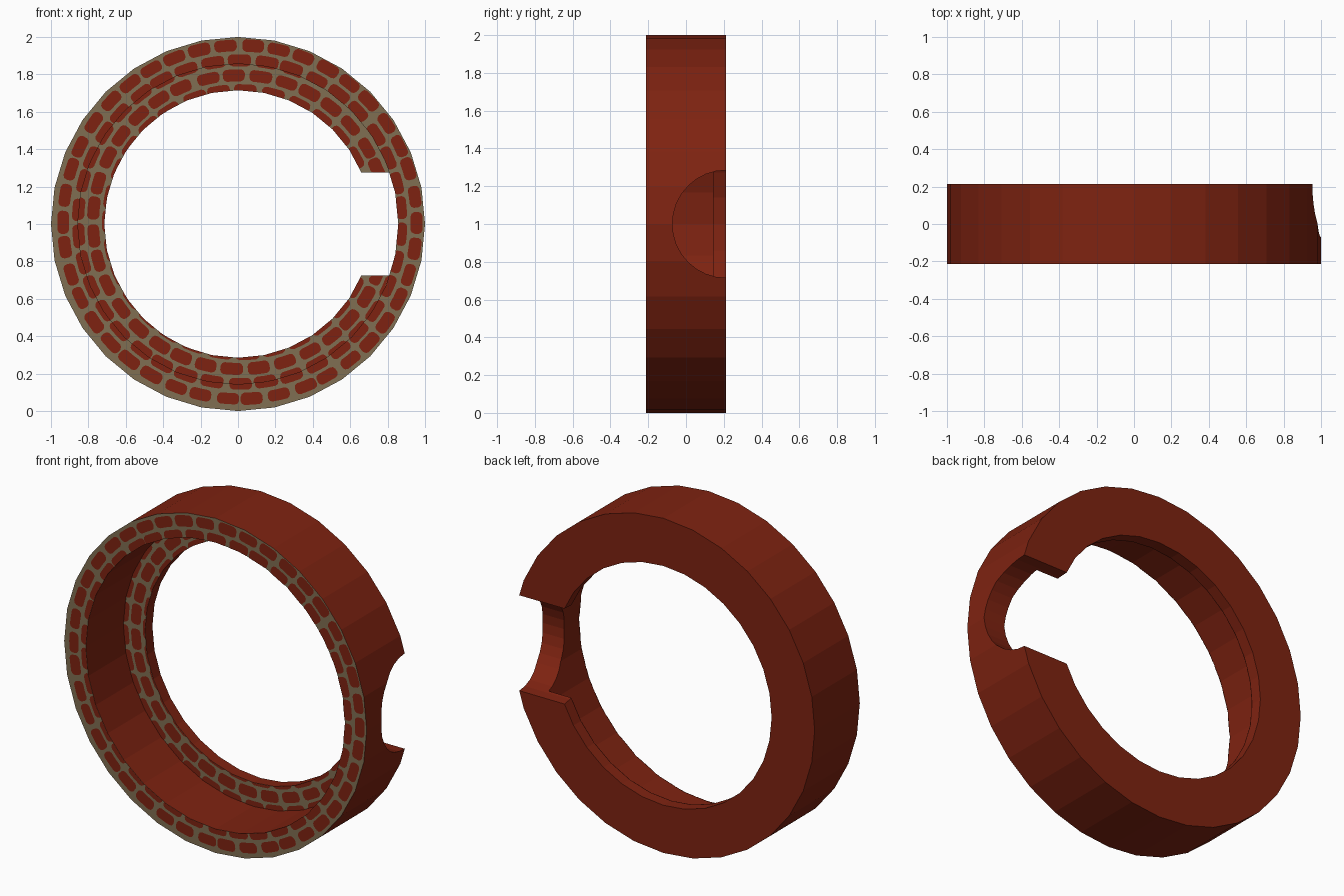
import bpy, bmesh, math, random

if "Cube" in bpy.data.objects:
    bpy.data.objects.remove(bpy.data.objects["Cube"])

random.seed(4)
SIDES = 32
R_OUT, R_STEP, R_IN = 1.0, 0.857, 0.715   # outer, counterbore and bore radii
Y_F, Y_STEP, Y_B = -0.213, 0.143, 0.213   # front, recessed ledge, back
NOTCH = 0.285


def material(name, rgb):
    m = bpy.data.materials.new(name)
    m.diffuse_color = (*rgb, 1)
    m.use_nodes = True
    m.node_tree.nodes["Principled BSDF"].inputs["Base Color"].default_value = m.diffuse_color
    return m


brick = material("brick red", (0.21, 0.0165, 0.0055))
mortar = material("mortar tan", (0.215, 0.158, 0.085))


def make_object(name, bm):
    me = bpy.data.meshes.new(name)
    bm.to_mesh(me)
    bm.free()
    me.materials.append(brick)
    me.materials.append(mortar)
    ob = bpy.data.objects.new(name, me)
    bpy.context.collection.objects.link(ob)
    return ob


# Ring body: stepped profile swept round the y axis
profile = [(R_OUT, Y_F), (R_OUT, Y_B), (R_IN, Y_B), (R_IN, Y_STEP),
           (R_STEP, Y_STEP), (R_STEP, Y_F)]
bm = bmesh.new()
rings = []
for i in range(SIDES):
    a = 2 * math.pi * i / SIDES
    rings.append([bm.verts.new((r * math.cos(a), y, 1 + r * math.sin(a))) for r, y in profile])
for i in range(SIDES):
    p, q = rings[i], rings[(i + 1) % SIDES]
    for j in range(len(profile)):
        k = (j + 1) % len(profile)
        bm.faces.new((p[j], p[k], q[k], q[j]))
bmesh.ops.recalc_face_normals(bm, faces=bm.faces)
ring = make_object("stone_ring", bm)

# Half-round notch through the right side, open to the back
bm = bmesh.new()
ends = [[bm.verts.new((x, Y_B + NOTCH * math.cos(2 * math.pi * i / SIDES),
                       1 + NOTCH * math.sin(2 * math.pi * i / SIDES)))
         for i in range(SIDES)] for x in (0.4, 1.3)]
bm.faces.new(ends[0])
bm.faces.new(ends[1])
for i in range(SIDES):
    k = (i + 1) % SIDES
    bm.faces.new((ends[0][i], ends[0][k], ends[1][k], ends[1][i]))
bmesh.ops.recalc_face_normals(bm, faces=bm.faces)
cutter = make_object("notch_cutter", bm)
cutter.hide_render = True

mod = ring.modifiers.new("notch", 'BOOLEAN')
mod.operation = 'DIFFERENCE'
mod.solver = 'EXACT'
mod.object = cutter
bpy.context.view_layer.objects.active = ring
bpy.ops.object.modifier_apply(modifier=mod.name)
bpy.data.objects.remove(cutter)

# Front-facing surfaces are mortar, everything else brick red
for f in ring.data.polygons:
    f.material_index = 1 if f.normal.y < -0.9 else 0

# Painted bricks: curved courses, slightly off centre, clipped to each face
COURSES = [(0.945, 42), (0.865, 38), (0.785, 35), (0.705, 31)]
HALF = 0.0325
CX = CZ = 0.01
gap_z = math.sqrt(NOTCH ** 2 - (Y_B - Y_STEP) ** 2)


def facet_radius(r, a):
    """Radius of the many-sided outline at angle a."""
    w = math.pi / SIDES
    return r * math.cos(w) / math.cos((a % (2 * w)) - w)


def clip(x, z, lo, hi, notched):
    a, r = math.atan2(z, x), math.hypot(x, z)
    r = min(max(r, facet_radius(lo, a)), facet_radius(hi, a))
    x, z = r * math.cos(a), r * math.sin(a)
    if notched and x > 0 and abs(z) < gap_z:
        z = math.copysign(gap_z, z)
    return x, z


def add_bricks(bm, lo, hi, y, notched):
    for n, (rc, count) in enumerate(COURSES):
        pitch = 2 * math.pi / count
        for i in range(count):
            a = (i + 0.5 * (n % 2)) * pitch + random.uniform(-.06, .06) * pitch
            if notched and math.cos(a) > 0 and abs(rc * math.sin(a)) < gap_z:
                continue
            h = (pitch - 0.017 / rc) / 2 * random.uniform(0.93, 1.0)
            t = HALF * random.uniform(0.92, 1.04)
            c = 0.02                                    # corner rounding
            ca = c / rc
            outline = [(-t + c, -h), (t - c, -h), (t - c / 3, -h + ca / 3), (t, -h + ca),
                       (t, 0), (t, h - ca), (t - c / 3, h - ca / 3), (t - c, h),
                       (-t + c, h), (-t + c / 3, h - ca / 3), (-t, h - ca), (-t, 0),
                       (-t, -h + ca), (-t + c / 3, -h + ca / 3)]
            pts = []
            for dr, da in outline:
                x = CX + (rc + dr) * math.cos(a + da)
                z = CZ + (rc + dr) * math.sin(a + da)
                p = clip(x, z, lo, hi, notched)
                if not pts or math.dist(p, pts[-1]) > 1e-4:
                    pts.append(p)
            area = sum(p[0] * q[1] - q[0] * p[1] for p, q in zip(pts, pts[1:] + pts[:1])) / 2
            if area > 0.0008:
                bm.faces.new([bm.verts.new((x, y, 1 + z)) for x, z in pts])


bm = bmesh.new()
add_bricks(bm, R_STEP, R_OUT, Y_F - 0.002, False)
add_bricks(bm, R_IN, R_STEP, Y_STEP - 0.002, True)
make_object("painted_bricks", bm)
